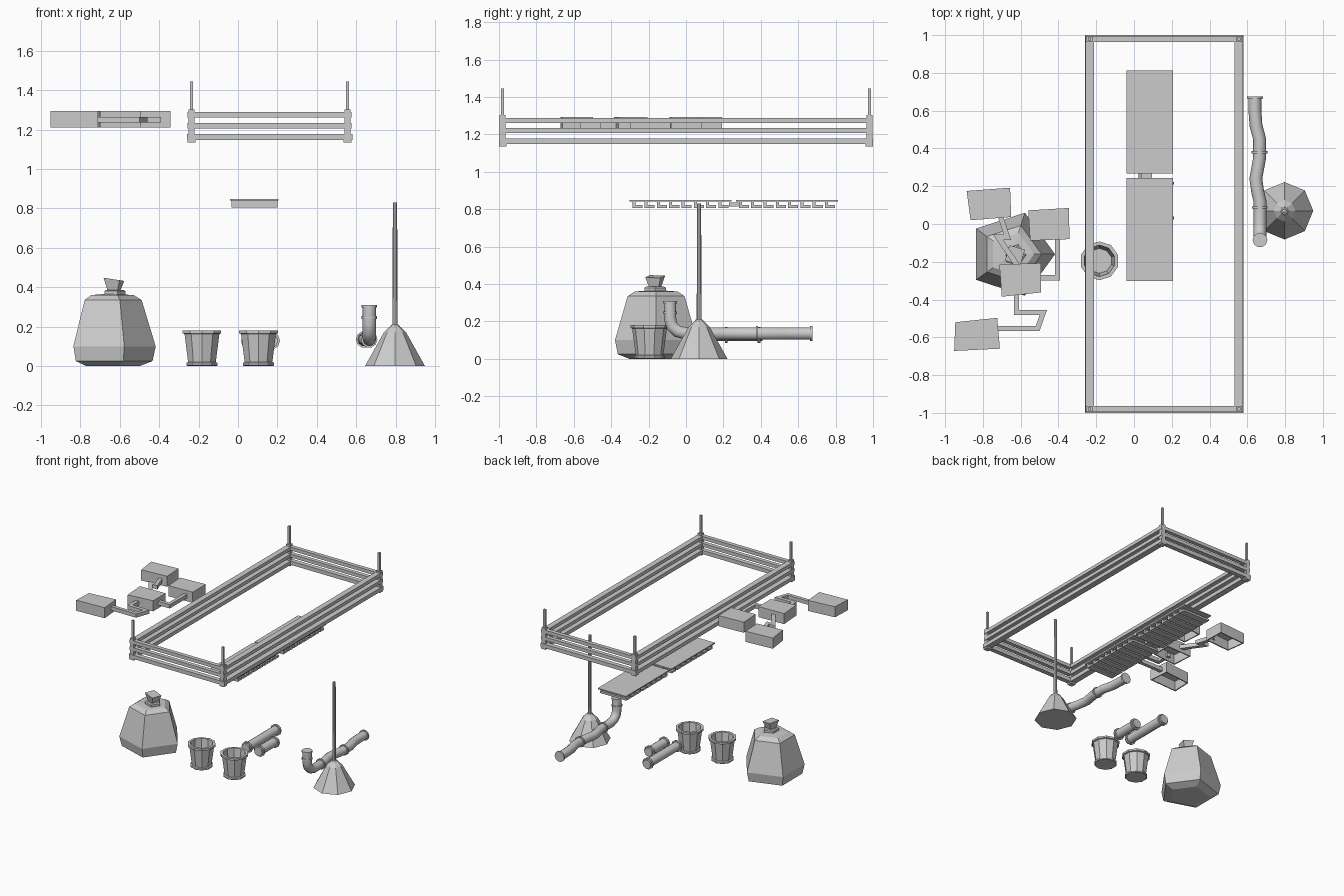
import bpy, bmesh, math
from mathutils import Vector

if "Cube" in bpy.data.objects:
    bpy.data.objects.remove(bpy.data.objects["Cube"])


def finish(bm, name):
    bmesh.ops.recalc_face_normals(bm, faces=bm.faces)
    me = bpy.data.meshes.new(name)
    bm.to_mesh(me)
    bm.free()
    ob = bpy.data.objects.new(name, me)
    bpy.context.collection.objects.link(ob)
    return ob


def add_box(bm, x0, x1, y0, y1, z0, z1):
    vs = bmesh.ops.create_cube(bm, size=1)["verts"]
    for v in vs:
        v.co = ((x0 + x1) / 2 + v.co.x * (x1 - x0),
                (y0 + y1) / 2 + v.co.y * (y1 - y0),
                (z0 + z1) / 2 + v.co.z * (z1 - z0))


def lathe(name, cx, cy, profile, sides, turn=0.0):
    """Faceted revolve of (radius, z) points, capped at both ends."""
    bm = bmesh.new()
    rings = []
    for r, z in profile:
        rings.append([bm.verts.new((cx + r * math.cos(turn + i * math.tau / sides),
                                    cy + r * math.sin(turn + i * math.tau / sides), z))
                      for i in range(sides)])
    for a, b in zip(rings, rings[1:]):
        for i in range(sides):
            j = (i + 1) % sides
            bm.faces.new((a[i], a[j], b[j], b[i]))
    bm.faces.new(rings[0])
    bm.faces.new(rings[-1])
    return finish(bm, name)


def tube(name, pts, r, res=3):
    cu = bpy.data.curves.new(name, 'CURVE')
    cu.dimensions = '3D'
    cu.bevel_depth = r
    cu.bevel_resolution = res
    cu.use_fill_caps = True
    sp = cu.splines.new('POLY')
    sp.points.add(len(pts) - 1)
    for p, co in zip(sp.points, pts):
        p.co = (*co, 1)
    ob = bpy.data.objects.new(name, cu)
    bpy.context.collection.objects.link(ob)
    bpy.ops.object.select_all(action='DESELECT')
    ob.select_set(True)
    bpy.context.view_layer.objects.active = ob
    bpy.ops.object.convert(target='MESH')
    bpy.ops.object.shade_smooth_by_angle(angle=math.radians(40))


# Hanging rectangular rail frame
bm = bmesh.new()
for z0, z1, g in ((1.148, 1.178, 0.0), (1.207, 1.234, 0.004), (1.262, 1.289, 0.004)):
    for x0 in (-0.26 + g, 0.532):
        add_box(bm, x0, x0 + 0.048 - g, -1 + g, 1 - g, z0, z1)
    for y0 in (-1 + g, 0.964):
        add_box(bm, -0.213, 0.533, y0, y0 + 0.036 - g, z0, z1)
finish(bm, "hanging_frame_rails")

# Corner posts, feet and suspension rods
bm = bmesh.new()
for x in (-0.236, 0.556):
    for y in (-0.98, 0.98):
        for h, z0, z1 in ((0.016, 1.14, 1.303), (0.02, 1.136, 1.15), (0.008, 1.30, 1.445)):
            add_box(bm, x - h, x + h, y - h, y + h, z0, z1)
finish(bm, "frame_corner_posts")

# Slatted shelves with a joining tab
for n, (y0, y1) in enumerate(((-0.303, 0.243), (0.267, 0.813))):
    bm = bmesh.new()
    add_box(bm, -0.041, 0.206, y0, y1, 0.84, 0.849)
    pitch = (y1 - y0 - 0.02) / 8
    for i in range(8):
        s = y0 + 0.01 + i * pitch
        add_box(bm, -0.034, 0.2, s + 0.006, s + pitch - 0.006, 0.806, 0.822)
        add_box(bm, -0.034, 0.2, s + 0.006, s + 0.022, 0.82, 0.842)
    finish(bm, f"slatted_shelf_{n + 1}")
bm = bmesh.new()
add_box(bm, 0.037, 0.095, 0.23, 0.28, 0.815, 0.835)
finish(bm, "shelf_joining_tab")

# Ceiling boxes, open underneath
footprints = (
    ((-0.865, 0.02), (-0.65, 0.037), (-0.656, 0.192), (-0.886, 0.175)),
    ((-0.55, -0.088), (-0.342, -0.08), (-0.344, 0.085), (-0.56, 0.072)),
    ((-0.70, -0.385), (-0.492, -0.362), (-0.492, -0.207), (-0.713, -0.214)),
    ((-0.952, -0.672), (-0.71, -0.66), (-0.724, -0.497), (-0.946, -0.52)),
)
for n, quad in enumerate(footprints):
    bm = bmesh.new()
    lo = [bm.verts.new((x, y, 1.21)) for x, y in quad]
    hi = [bm.verts.new((x, y, 1.294)) for x, y in quad]
    bm.faces.new(hi)
    for i in range(4):
        j = (i + 1) % 4
        bm.faces.new((lo[i], lo[j], hi[j], hi[i]))
    ob = finish(bm, f"ceiling_box_{n + 1}")
    mod = ob.modifiers.new("walls", 'SOLIDIFY')
    mod.thickness = 0.012
    mod.offset = -1

# Flat links between the boxes: mitred strips
links = (
    ((-0.71, 0.05), (-0.67, -0.07), (-0.72, -0.07), (-0.61, -0.23)),
    ((-0.405, -0.06), (-0.405, -0.285), (-0.52, -0.285)),
    ((-0.622, -0.35), (-0.622, -0.468), (-0.48, -0.468), (-0.51, -0.553), (-0.75, -0.553)),
)
for n, pts in enumerate(links):
    bm = bmesh.new()
    pts = [Vector((*p, 0)) for p in pts]
    up = Vector((0, 0, 1))
    rings = []
    for i, p in enumerate(pts):
        da = (p - pts[i - 1]).normalized() if i else (pts[1] - p).normalized()
        db = (pts[i + 1] - p).normalized() if i < len(pts) - 1 else da
        na, nb = up.cross(da), up.cross(db)
        m = (na + nb).normalized()
        m = m * min(0.014 / max(m.dot(na), 0.3), 0.03)
        rings.append([bm.verts.new(p + s * m + up * z)
                      for s, z in ((-1, 1.235), (1, 1.235), (1, 1.265), (-1, 1.265))])
    for a, b in zip(rings, rings[1:]):
        for i in range(4):
            j = (i + 1) % 4
            bm.faces.new((a[i], a[j], b[j], b[i]))
    bm.faces.new(rings[0])
    bm.faces.new(rings[-1])
    finish(bm, f"box_link_{n + 1}")

# Five-sided sack with a tied neck
lathe("sack_body", -0.649, -0.16,
      [(0.15, 0), (0.215, 0.025), (0.231, 0.1), (0.16, 0.335), (0.12, 0.36), (0.05, 0.365)], 5)
lathe("sack_tie", -0.63, -0.165, [(0.055, 0.355), (0.06, 0.365), (0.06, 0.38), (0.05, 0.386)], 5)
top = lathe("sack_top", -0.63, -0.165, [(0.036, 0.38), (0.06, 0.44)], 4, 0.5)
for v in top.data.vertices:
    if v.co.z > 0.43:
        v.co.z += (v.co.x + 0.63) * -0.15

# Two buckets with rim and foot ring
for n, x in enumerate((-0.183, 0.104)):
    lathe(f"bucket_{n + 1}", x, -0.195,
          [(0.078, 0), (0.083, 0.004), (0.083, 0.016), (0.074, 0.02), (0.093, 0.163),
           (0.103, 0.166), (0.103, 0.181), (0.083, 0.181), (0.066, 0.02)], 10, math.pi / 10)

# Plunger
lathe("plunger_cup", 0.797, 0.07, [(0.152, 0), (0.057, 0.17), (0.026, 0.2), (0.018, 0.21)], 8)
lathe("plunger_handle", 0.797, 0.07, [(0.013, 0.2), (0.011, 0.83)], 8)

# Long crooked pipe with upright elbow and collars
Z = 0.135
tube("long_pipe", [(0.64, 0.67, Z), (0.64, 0.60, Z), (0.646, 0.52, Z), (0.665, 0.45, Z),
                   (0.665, 0.35, Z), (0.645, 0.24, Z), (0.655, 0.17, Z), (0.667, 0.12, Z),
                   (0.667, 0.0, Z), (0.667, -0.045, 0.147), (0.667, -0.075, 0.175),
                   (0.667, -0.085, 0.215), (0.667, -0.085, 0.31)], 0.034)
for n, (x, y) in enumerate(((0.64, 0.67), (0.665, 0.38), (0.666, 0.087))):
    tube(f"long_pipe_collar_{n + 1}", [(x, y - 0.006, Z), (x, y + 0.006, Z)], 0.042)
for n, z in enumerate((0.245, 0.302)):
    tube(f"upright_collar_{n + 1}", [(0.667, -0.085, z - 0.006), (0.667, -0.085, z + 0.008)], 0.039)

# Two short straight pipes
for n, (x, y0, y1) in enumerate(((0.168, 0.012, 0.235), (0.06, 0.01, 0.41))):
    tube(f"short_pipe_{n + 1}", [(x, y0, Z - 0.007), (x, y1, Z - 0.007)], 0.035)
    for k, y in enumerate((y0 + 0.02, y1 - 0.02)):
        tube(f"short_pipe_{n + 1}_collar_{k + 1}",
             [(x, y - 0.007, Z - 0.007), (x, y + 0.007, Z - 0.007)], 0.045)
